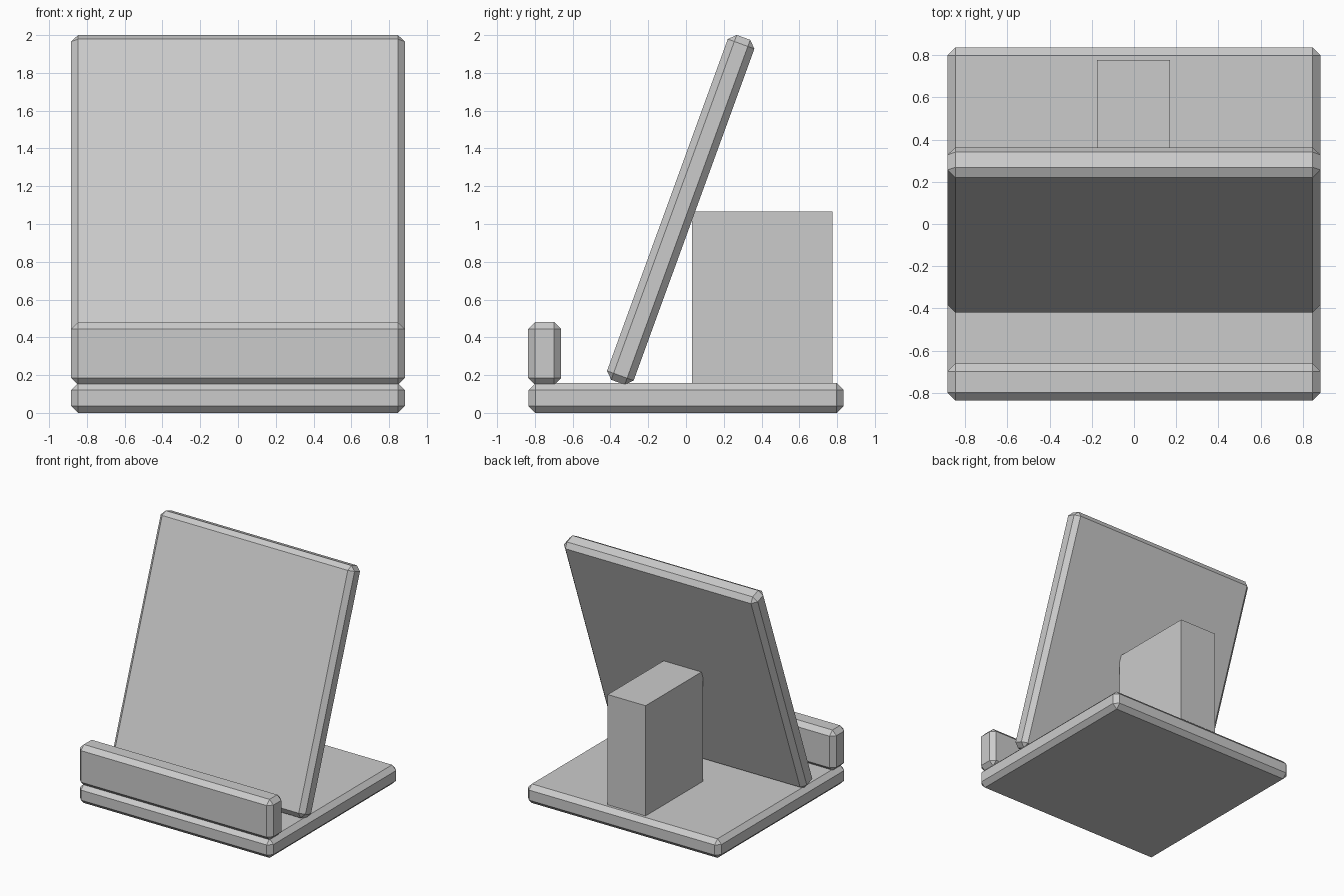
import bpy
import math

cube = bpy.data.objects.get("Cube")
if cube:
    bpy.data.objects.remove(cube, do_unlink=True)

# Single light grey material
grey = bpy.data.materials.new("light_grey")
grey.use_nodes = True
colour = (0.6, 0.6, 0.6, 1)
grey.diffuse_color = colour
grey.node_tree.nodes["Principled BSDF"].inputs["Base Color"].default_value = colour


def block(name, centre, size, tilt=0, chamfer=0.037):
    """Flat-shaded box, tilted back about x, with chamfered edges."""
    bpy.ops.mesh.primitive_cube_add(size=1, location=centre)
    ob = bpy.context.object
    ob.name = name
    ob.scale = size
    bpy.ops.object.transform_apply(location=False, rotation=False, scale=True)
    ob.rotation_euler.x = math.radians(tilt)
    ob.data.materials.append(grey)
    if chamfer:
        bevel = ob.modifiers.new("chamfer", 'BEVEL')
        bevel.width = chamfer
        bevel.segments = 1
    return ob


WIDTH = 1.766

# Base plate
block("base", (0, 0, 0.0785), (WIDTH, 1.67, 0.157))
# Front retaining lip
block("front_lip", (0, -0.748, 0.315), (WIDTH, 0.175, 0.334))
# Leaning back rest
block("back_rest", (0, -0.028, 1.075), (WIDTH, 0.15, 1.943), tilt=-20)
# Rear support block
block("rear_support", (-0.002, 0.403, 0.607), (0.345, 0.745, 0.916), chamfer=0)
